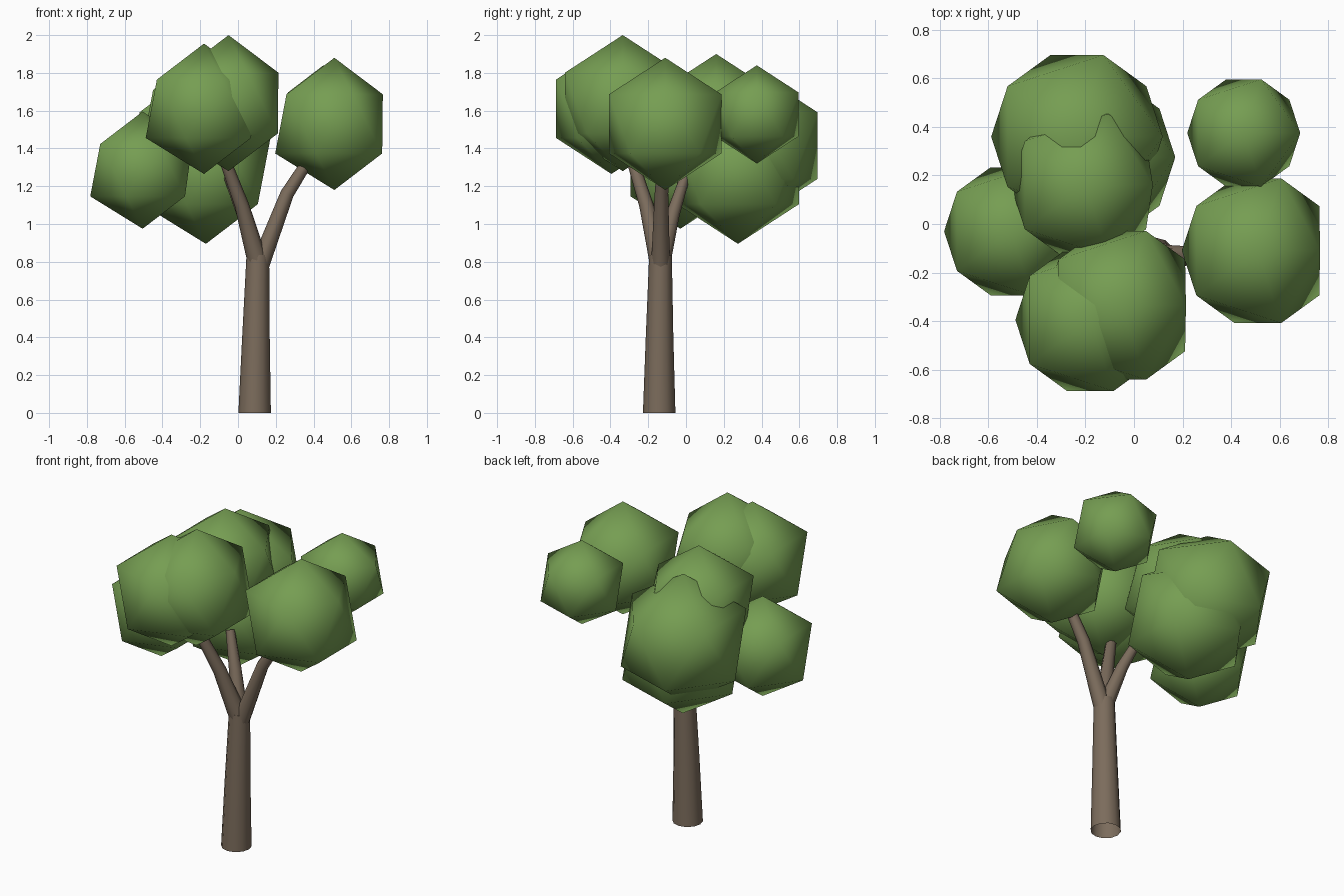
import bpy, bmesh, math
from mathutils import Vector

if "Cube" in bpy.data.objects:
    bpy.data.objects.remove(bpy.data.objects["Cube"])


def material(name, rgb):
    m = bpy.data.materials.new(name)
    m.diffuse_color = (*rgb, 1)
    m.use_nodes = True
    m.node_tree.nodes["Principled BSDF"].inputs["Base Color"].default_value = m.diffuse_color
    return m


BARK = material("bark", (0.20, 0.15, 0.107))
LEAF = material("leaves", (0.18, 0.34, 0.085))


def finish(bm, name, mat):
    bmesh.ops.recalc_face_normals(bm, faces=bm.faces)
    me = bpy.data.meshes.new(name)
    bm.to_mesh(me)
    bm.free()
    me.materials.append(mat)
    ob = bpy.data.objects.new(name, me)
    bpy.context.collection.objects.link(ob)
    return ob


def tube(name, path, sides, cap):
    """Tapered tube through (x, y, z, radius) points."""
    bm = bmesh.new()
    pts = [Vector(p[:3]) for p in path]
    rings = []
    for i, p in enumerate(pts):
        d = pts[min(i + 1, len(pts) - 1)] - pts[max(i - 1, 0)]
        q = Vector((0, 0, 1)).rotation_difference(d)
        if i == 0 and p.z == 0:
            q.identity()
        ring = []
        for k in range(sides):
            a = math.tau * k / sides
            ring.append(bm.verts.new(p + q @ (Vector((math.cos(a), math.sin(a), 0)) * path[i][3])))
        rings.append(ring)
    for lo, hi in zip(rings, rings[1:]):
        for k in range(sides):
            j = (k + 1) % sides
            f = bm.faces.new((lo[k], lo[j], hi[j], hi[k]))
            f.smooth = True
    if cap:
        bm.faces.new(rings[-1])
    return finish(bm, name, BARK)


def leaf_clump(name, centre, r, pull):
    """20-sided smooth clump; the upper +x corner is pulled in a little."""
    bm = bmesh.new()
    bmesh.ops.create_icosphere(bm, subdivisions=1, radius=r)
    corner = max(bm.verts, key=lambda v: v.co.x + 0.1 * v.co.z)
    corner.co.x *= pull
    bmesh.ops.translate(bm, verts=bm.verts, vec=centre)
    for f in bm.faces:
        f.smooth = True
    return finish(bm, name, LEAF)


# Trunk
tube("trunk", [(0.088, -0.142, 0, 0.086), (0.095, -0.14, 0.4, 0.073),
               (0.105, -0.135, 0.835, 0.06)], 12, True)

# Branches
tube("branch_right", [(0.115, -0.135, 0.78, 0.05), (0.26, -0.13, 1.16, 0.036),
                      (0.40, -0.12, 1.38, 0.028)], 8, True)
tube("branch_front", [(0.11, -0.135, 0.78, 0.055), (0.02, -0.21, 1.1, 0.038),
                      (-0.10, -0.31, 1.42, 0.028)], 8, True)
tube("branch_back", [(0.11, -0.135, 0.78, 0.05), (0.03, -0.07, 1.05, 0.036),
                     (-0.05, -0.005, 1.25, 0.026)], 8, True)

# Leaf clumps
leaf_clump("leaves_right", (0.51, -0.11, 1.53), 0.35, 0.82)
leaf_clump("leaves_right_back", (0.452, 0.375, 1.58), 0.26, 1.0)
leaf_clump("leaves_top_front", (-0.05, -0.335, 1.64), 0.36, 0.82)
leaf_clump("leaves_front", (-0.18, -0.395, 1.61), 0.345, 0.85)
leaf_clump("leaves_left", (-0.505, -0.03, 1.285), 0.31, 0.95)
leaf_clump("leaves_low_back", (-0.17, 0.275, 1.275), 0.38, 1.0)
leaf_clump("leaves_back", (-0.235, 0.36, 1.415), 0.395, 1.0)
leaf_clump("leaves_top_middle", (-0.20, 0.16, 1.555), 0.345, 0.9)
